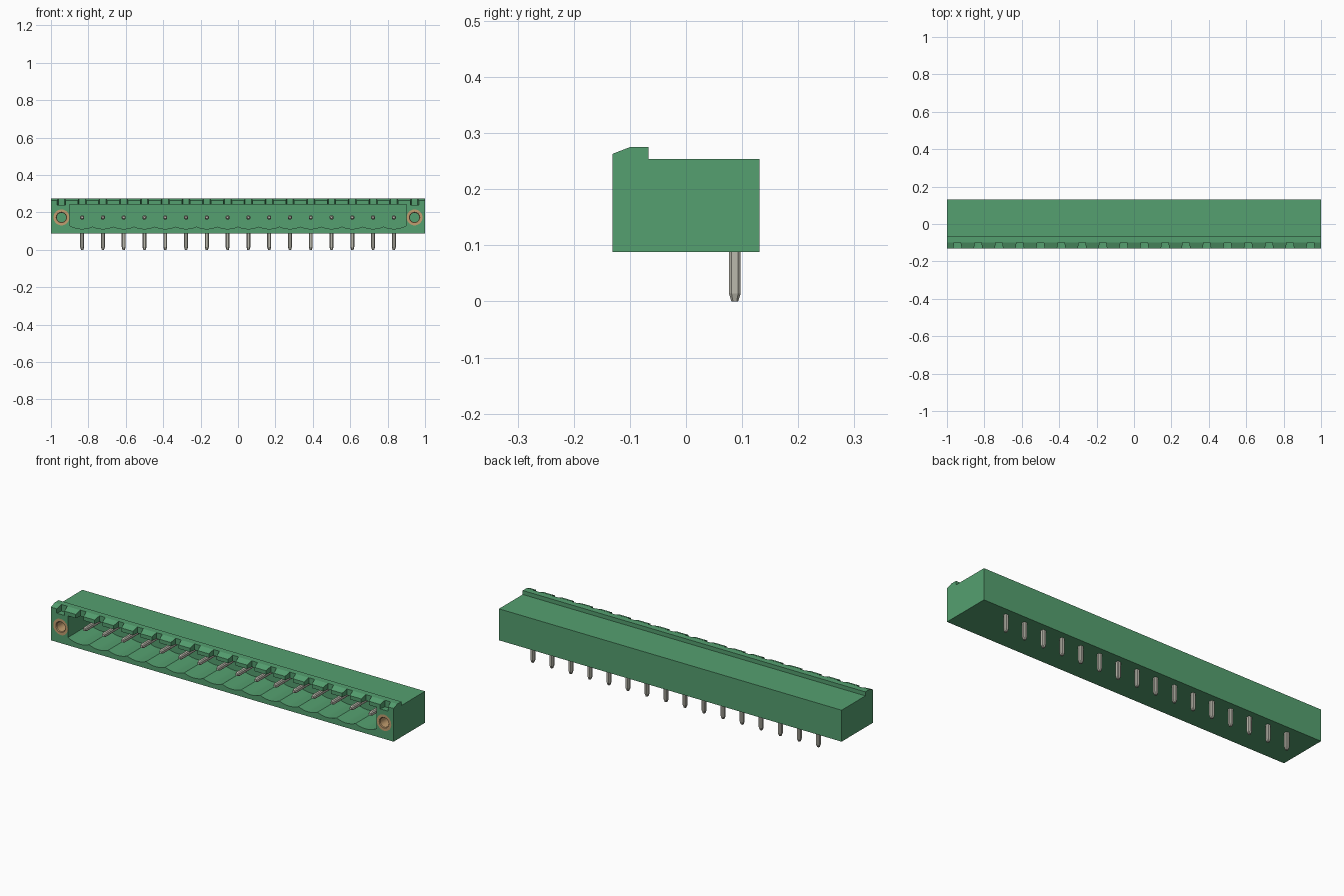
import bpy, bmesh, math

if "Cube" in bpy.data.objects:
    bpy.data.objects.remove(bpy.data.objects["Cube"])


def material(name, rgb, metallic=0.0):
    m = bpy.data.materials.new(name)
    m.use_nodes = True
    m.diffuse_color = (*rgb, 1)
    m.node_tree.nodes["Principled BSDF"].inputs["Base Color"].default_value = (*rgb, 1)
    return m


GREEN = material("green plastic", (0.09, 0.35, 0.16))
METAL = material("pin metal", (0.50, 0.49, 0.42))
BRASS = material("brass", (0.54, 0.34, 0.16))

PITCH = 1 / 9
PINS = [(i - 7.5) * PITCH for i in range(16)]
FLANGE_X = 0.944
PIN_Z = 0.173
FRONT = -0.131


def loft(bm, rings):
    """Skin a list of equal-sized point rings and cap both ends."""
    vs = [[bm.verts.new(p) for p in r] for r in rings]
    n = len(vs[0])
    for a, b in zip(vs, vs[1:]):
        for i in range(n):
            bm.faces.new((a[i], a[(i + 1) % n], b[(i + 1) % n], b[i]))
    bm.faces.new(vs[0][::-1])
    bm.faces.new(vs[-1])


def finish(bm, name, mat):
    bmesh.ops.recalc_face_normals(bm, faces=bm.faces)
    me = bpy.data.meshes.new(name)
    bm.to_mesh(me)
    bm.free()
    me.materials.append(mat)
    ob = bpy.data.objects.new(name, me)
    bpy.context.collection.objects.link(ob)
    return ob


def smooth(ob, degrees):
    bpy.ops.object.select_all(action='DESELECT')
    ob.select_set(True)
    bpy.context.view_layer.objects.active = ob
    bpy.ops.object.shade_smooth_by_angle(angle=math.radians(degrees))


def cut(target, cutter):
    bpy.context.view_layer.objects.active = target
    mod = target.modifiers.new("cut", 'BOOLEAN')
    mod.operation = 'DIFFERENCE'
    mod.solver = 'EXACT'
    mod.object = cutter
    bpy.ops.object.modifier_apply(modifier=mod.name)
    bpy.data.objects.remove(cutter)


def circle(x, y, z, r, n):
    return [(x + r * math.cos(2 * math.pi * i / n), y,
             z + r * math.sin(2 * math.pi * i / n)) for i in range(n)]


# Housing: side profile swept along x
side = [(FRONT, 0.088), (0.131, 0.088), (0.131, 0.254), (-0.067, 0.254),
        (-0.067, 0.275), (-0.10, 0.275), (FRONT, 0.263)]
bm = bmesh.new()
loft(bm, [[(x, y, z) for y, z in side] for x in (-1, 1)])
housing = finish(bm, "housing", GREEN)

# Plug cavity with one scooped floor lobe per pin
outline = [(0.90, 0.243), (-0.90, 0.243), (-0.90, 0.13)]
for x in PINS:
    for k in range(8):
        u = k / 4 - 1
        outline.append((x + u * PITCH / 2, 0.112 + 0.012 * u * u))
outline += [(PINS[-1] + PITCH / 2, 0.124), (0.90, 0.13)]
bm = bmesh.new()
loft(bm, [[(x, y, z) for x, z in outline] for y in (-0.2, 0.05)])
cut(housing, finish(bm, "cavity_cutter", GREEN))

# Keying notches along the top lip
bm = bmesh.new()
for x in PINS + [-FLANGE_X, FLANGE_X]:
    plan = [(x - 0.024, -0.14), (x + 0.024, -0.14), (x + 0.017, -0.099), (x - 0.017, -0.099)]
    loft(bm, [[(px, py, z) for px, py in plan] for z in (0.24, 0.30)])
cut(housing, finish(bm, "notch_cutter", GREEN))

# Bores for the threaded inserts
bm = bmesh.new()
for x in (-FLANGE_X, FLANGE_X):
    loft(bm, [circle(x, y, PIN_Z, 0.0425, 32) for y in (-0.2, -0.02)])
cut(housing, finish(bm, "bore_cutter", GREEN))
smooth(housing, 15)

# Threaded inserts: flush brass tubes in the flanges
for label, x in (("right", -FLANGE_X), ("left", FLANGE_X)):
    bm = bmesh.new()
    section = [(0.0425, FRONT), (0.0425, -0.02), (0.025, -0.02), (0.025, FRONT + 0.004),
               (0.028, FRONT)]
    rings = [[bm.verts.new(p) for p in circle(x, y, PIN_Z, r, 32)] for r, y in section]
    for a, b in zip(rings, rings[1:] + rings[:1]):
        for i in range(32):
            j = (i + 1) % 32
            bm.faces.new((a[i], a[j], b[j], b[i]))
    smooth(finish(bm, label + "_threaded_insert", BRASS), 20)

    # Closed floor of the bore
    bm = bmesh.new()
    loft(bm, [circle(x, y, PIN_Z, 0.026, 32) for y in (-0.03, -0.021)])
    finish(bm, label + "_bore_floor", GREEN)


def pin_section(h):
    """Square of half width h with chamfered corners."""
    c = h * 0.55
    return [(h, -c), (h, c), (c, h), (-c, h), (-h, c), (-h, -c), (-c, -h), (c, -h)]


# Bent pins: a contact in the cavity and a solder leg below
bm = bmesh.new()
loft(bm, [[(a, y, PIN_Z + b) for a, b in pin_section(h)]
          for y, h in ((-0.092, 0.006), (-0.080, 0.0105), (0.095, 0.0105))])
loft(bm, [[(a, 0.087 + b, z) for a, b in pin_section(h)]
          for z, h in ((0.0, 0.006), (0.014, 0.0105), (0.18, 0.0105))])
first = finish(bm, "pin_1", METAL)
first.location.x = PINS[0]
for i, x in enumerate(PINS[1:], 2):
    pin = bpy.data.objects.new(f"pin_{i}", first.data)
    pin.location.x = x
    bpy.context.collection.objects.link(pin)
